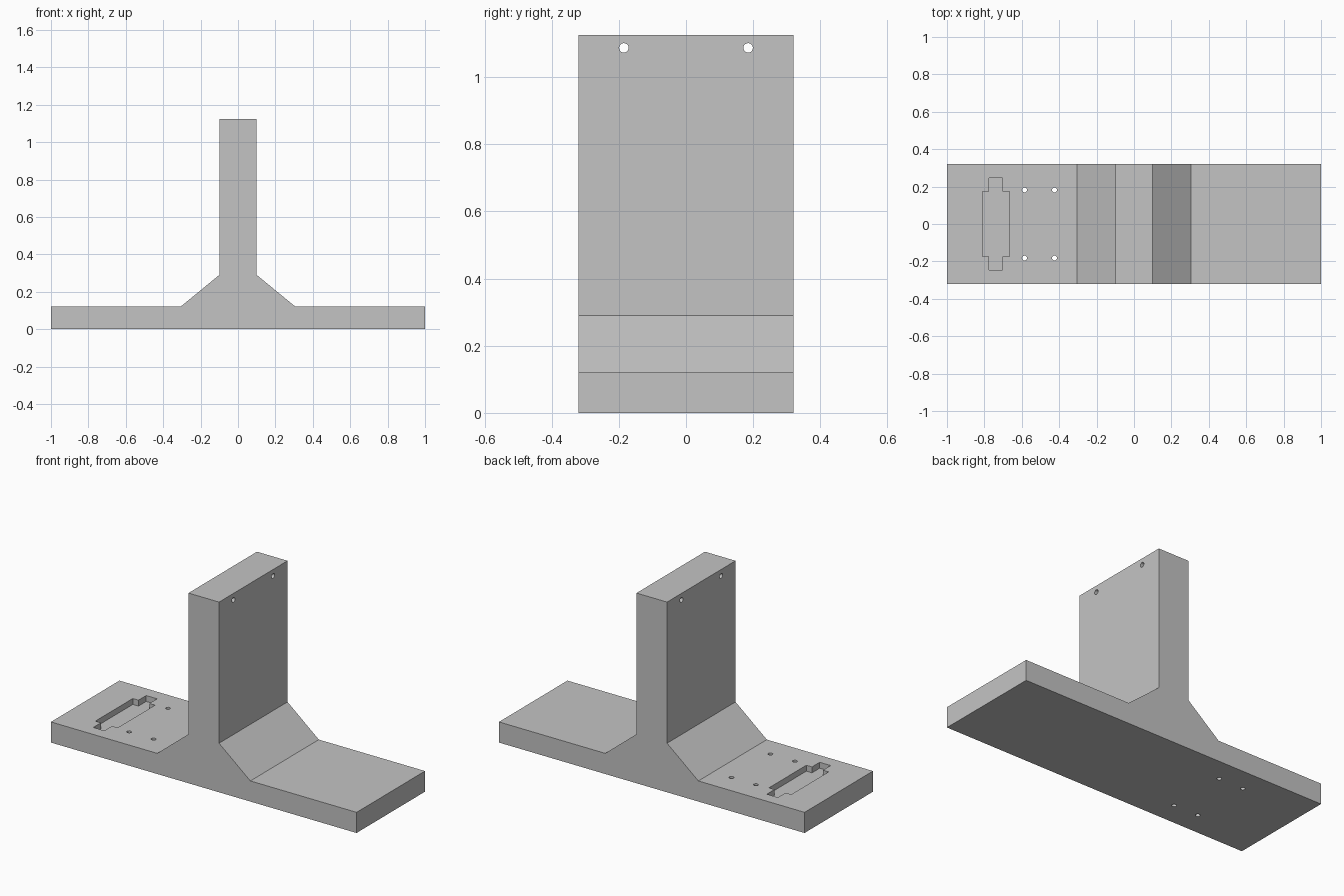
import bpy
import bmesh
from mathutils import Matrix, Vector

cube = bpy.data.objects.get("Cube")
if cube:
    bpy.data.objects.remove(cube)

# Single plain grey material
GREY = (0.55, 0.55, 0.55, 1)
grey = bpy.data.materials.new("plain grey")
grey.use_nodes = True
grey.diffuse_color = GREY
grey.node_tree.nodes["Principled BSDF"].inputs["Base Color"].default_value = GREY


def make_object(name, bm):
    bmesh.ops.recalc_face_normals(bm, faces=bm.faces[:])
    mesh = bpy.data.meshes.new(name)
    bm.to_mesh(mesh)
    bm.free()
    mesh.materials.append(grey)
    obj = bpy.data.objects.new(name, mesh)
    bpy.context.collection.objects.link(obj)
    return obj


def extrude(name, points, offset):
    """Extrude a closed outline along a vector."""
    bm = bmesh.new()
    face = bm.faces.new([bm.verts.new(p) for p in points])
    moved = bmesh.ops.extrude_face_region(bm, geom=[face])["geom"]
    verts = [v for v in moved if isinstance(v, bmesh.types.BMVert)]
    bmesh.ops.translate(bm, verts=verts, vec=Vector(offset))
    return make_object(name, bm)


def drill(name, location, radius, depth, axis="Z"):
    bm = bmesh.new()
    turn = Matrix.Rotation(1.570796, 4, "Y") if axis == "X" else Matrix()
    bmesh.ops.create_cone(bm, cap_ends=True, segments=32, radius1=radius,
                          radius2=radius, depth=depth,
                          matrix=Matrix.Translation(location) @ turn)
    return make_object(name, bm)


# Inverted T body with sloped gussets
HALF_Y, BASE, TOP = 0.32, 0.122, 1.125
right_half = [(1, 0), (1, BASE), (0.305, BASE), (0.1, 0.29), (0.1, TOP)]
profile = right_half + [(-x, z) for x, z in reversed(right_half)]
body = extrude("stand_body", [(x, -HALF_Y, z) for x, z in profile],
               (0, 2 * HALF_Y, 0))

# Stepped pocket sunk into the base
CX, DEPTH = -0.738, 0.035
quarter = [(0.073, 0.175), (0.036, 0.175), (0.036, 0.247)]
upper = quarter + [(-x, y) for x, y in reversed(quarter)]
outline = upper + [(x, -y) for x, y in reversed(upper)]
cutters = [extrude("pocket_cutter",
                   [(CX + x, y, BASE - DEPTH) for x, y in outline],
                   (0, 0, 0.1))]

# Screw holes through the base and the upright
for side in (-1, 1):
    for x in (-0.585, -0.425):
        cutters.append(drill("base_hole_cutter", (x, side * 0.182, 0.06),
                             0.013, 0.3))
    cutters.append(drill("upright_hole_cutter", (0, side * 0.185, 1.087),
                         0.014, 0.4, "X"))

for cutter in cutters:
    cutter.hide_render = True
    cutter.hide_viewport = True
    cutter.display_type = "WIRE"
    mod = body.modifiers.new(cutter.name, "BOOLEAN")
    mod.operation = "DIFFERENCE"
    mod.solver = "EXACT"
    mod.object = cutter

# Bake the cuts and remove the cutters
bpy.context.view_layer.update()
graph = bpy.context.evaluated_depsgraph_get()
cut_mesh = bpy.data.meshes.new_from_object(body.evaluated_get(graph))
body.modifiers.clear()
body.data = cut_mesh
for cutter in cutters:
    bpy.data.objects.remove(cutter)
